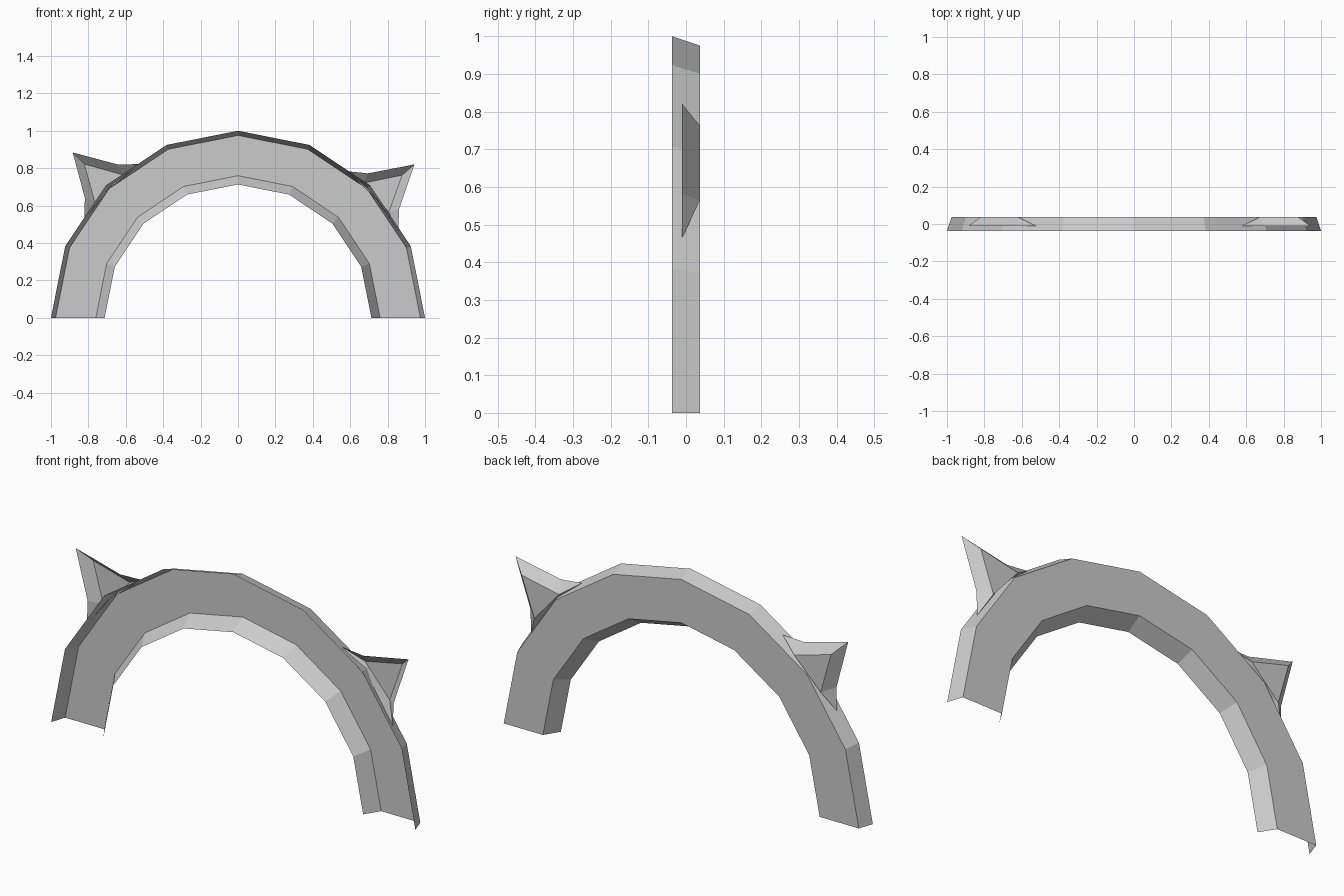
import bpy
import bmesh
from math import radians, sin, cos, pi

cube = bpy.data.objects.get("Cube")
if cube:
    bpy.data.objects.remove(cube, do_unlink=True)

grey = bpy.data.materials.new("plain grey")
grey.use_nodes = True
colour = (0.6, 0.6, 0.6, 1)
grey.diffuse_color = colour
grey.node_tree.nodes["Principled BSDF"].inputs["Base Color"].default_value = colour

FRONT, BACK, EAR_FRONT = -0.037, 0.037, -0.01


def polar(radius, angle, y):
    return (radius * cos(angle), y, radius * sin(angle))


def finish(name, bm):
    mesh = bpy.data.meshes.new(name)
    bm.to_mesh(mesh)
    bm.free()
    mesh.materials.append(grey)
    obj = bpy.data.objects.new(name, mesh)
    bpy.context.collection.objects.link(obj)


# Band: a half-round channel, open to the front
def make_band(segments=8):
    profile = [(1.0, FRONT), (0.975, BACK), (0.76, BACK), (0.713, FRONT)]
    bm = bmesh.new()
    rings = [[bm.verts.new(polar(r, pi * i / segments, y)) for r, y in profile]
             for i in range(segments + 1)]
    for a, b in zip(rings, rings[1:]):
        for k in range(len(profile) - 1):
            bm.faces.new((a[k], b[k], b[k + 1], a[k + 1]))
    finish("band", bm)


# Ear: a hollow flared triangle, open to the front, with a small back plate
def make_ear(name, centre):
    bm = bmesh.new()

    def point(radius, offset, y):
        return bm.verts.new(polar(radius, radians(centre + offset), y))

    tip, back_tip = point(1.25, 0, EAR_FRONT), point(1.162, 0, BACK)
    base = point(0.975, 0, EAR_FRONT)
    sides = []
    for s in (1, -1):
        end = point(0.975, 12.5 * s, EAR_FRONT)
        bend = point(1.039, 7 * s, EAR_FRONT)
        back = point(0.985, 6 * s, BACK)
        sides.append(back)
        for face in ((tip, bend, back, back_tip), (bend, end, back), (end, base, back)):
            bm.faces.new(face if s > 0 else face[::-1])
    bm.faces.new((sides[0], sides[1], back_tip))
    bm.faces.new((sides[1], sides[0], base))
    bmesh.ops.recalc_face_normals(bm, faces=bm.faces)
    finish(name, bm)


make_band()
make_ear("left_ear", 41)
make_ear("right_ear", 135)
